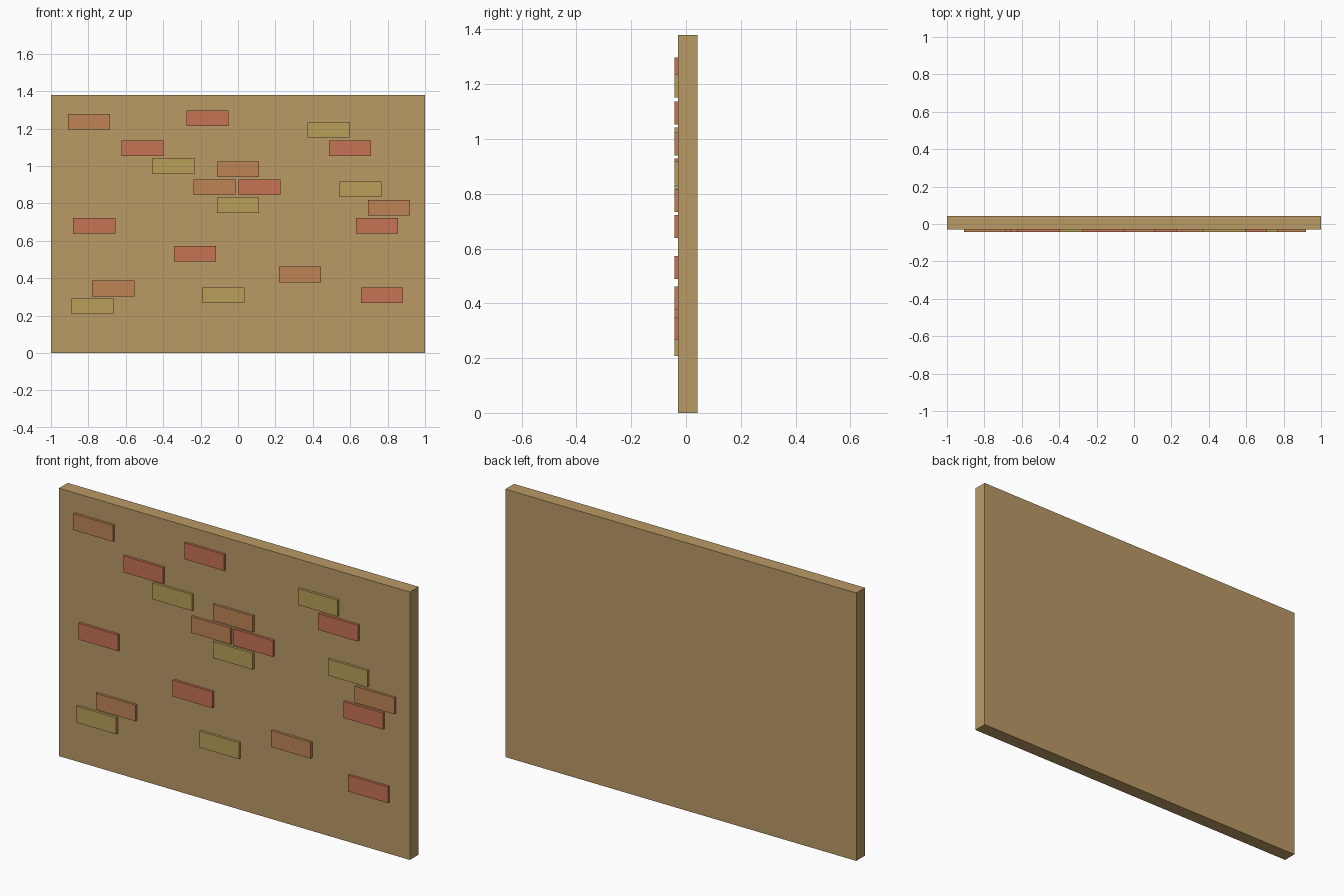
import bpy

if "Cube" in bpy.data.objects:
    bpy.data.objects.remove(bpy.data.objects["Cube"])

WALL_FRONT, WALL_BACK = -0.029, 0.042
BRICK_FRONT = -0.042


def material(name, rgb):
    mat = bpy.data.materials.new(name)
    mat.diffuse_color = (*rgb, 1)
    mat.use_nodes = True
    mat.node_tree.nodes["Principled BSDF"].inputs["Base Color"].default_value = mat.diffuse_color
    return mat


def box(name, x, z, width, height, y0, y1, mat):
    bpy.ops.mesh.primitive_cube_add(size=1, location=(x, (y0 + y1) / 2, z))
    obj = bpy.context.object
    obj.name = name
    obj.scale = (width, y1 - y0, height)
    bpy.ops.object.transform_apply(location=False, rotation=False, scale=True)
    obj.data.materials.append(mat)
    return obj


# Wall slab
box("wall", 0, 0.69, 2.0, 1.38, WALL_FRONT, WALL_BACK,
    material("plaster", (0.49, 0.32, 0.13)))

# Exposed bricks scattered over the front, grouped by colour: (x, z) centres
bricks = {
    "orange": ((0.52, 0.23, 0.09), [
        (-0.797, 1.236), (0, 0.982), (-0.126, 0.886),
        (0.807, 0.776), (-0.667, 0.345), (0.331, 0.42)]),
    "red": ((0.57, 0.17, 0.09), [
        (-0.163, 1.255), (-0.511, 1.095), (0.599, 1.095), (0.115, 0.886),
        (-0.768, 0.68), (0.743, 0.68), (-0.23, 0.53), (0.77, 0.308)]),
    "yellow": ((0.48, 0.35, 0.10), [
        (0.484, 1.193), (-0.345, 1.0), (0.655, 0.875),
        (0, 0.79), (-0.778, 0.249), (-0.078, 0.308)]),
}
for colour, (rgb, centres) in bricks.items():
    mat = material(f"{colour}_brick", rgb)
    for i, (x, z) in enumerate(centres, 1):
        box(f"{colour}_brick_{i}", x, z, 0.226, 0.084, BRICK_FRONT, WALL_FRONT, mat)
